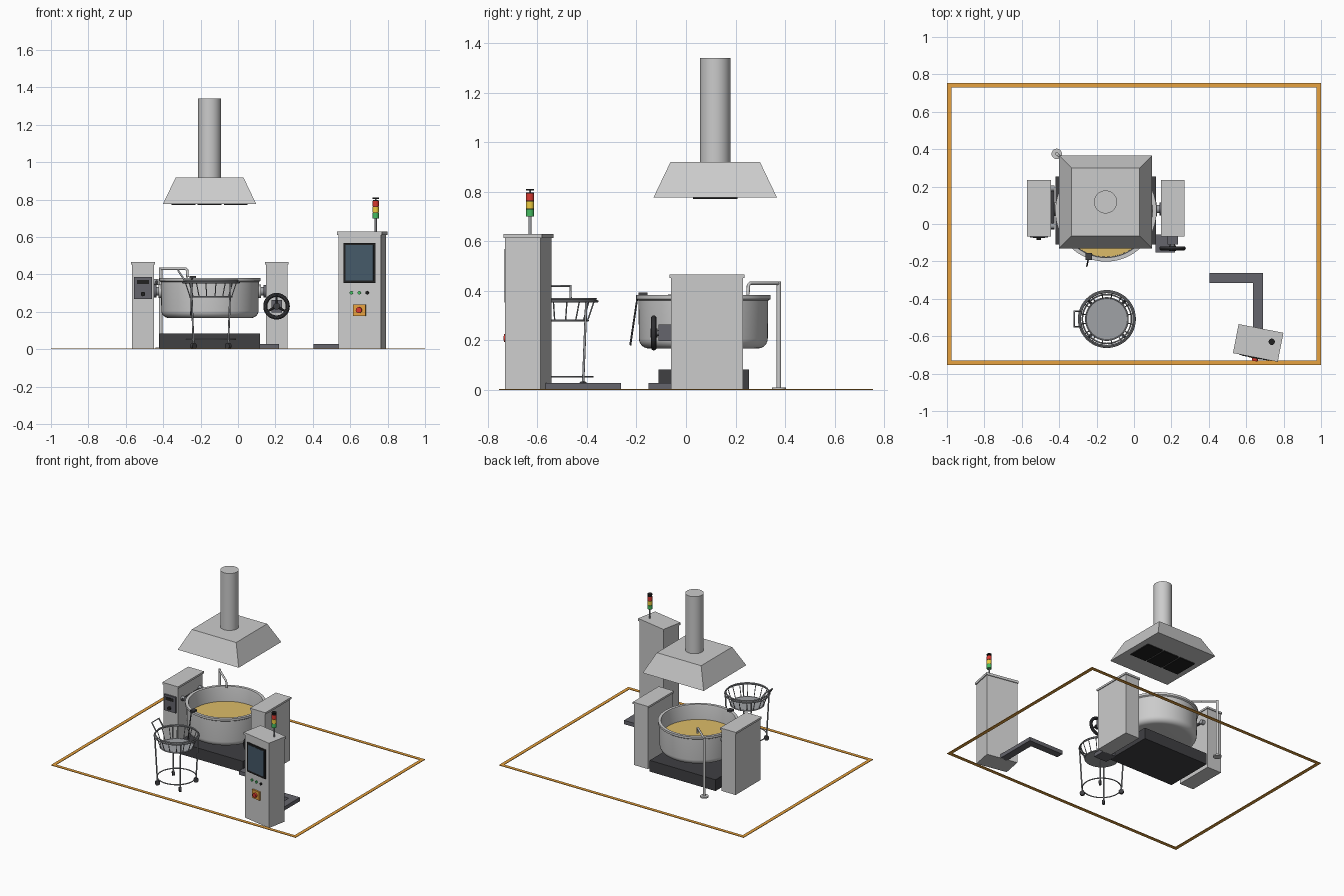
import bpy, bmesh, math
from mathutils import Vector, Matrix

if "Cube" in bpy.data.objects:
    bpy.data.objects.remove(bpy.data.objects["Cube"])


def mat(name, r, g, b):
    m = bpy.data.materials.new(name)
    m.diffuse_color = (r, g, b, 1)
    m.use_nodes = True
    m.node_tree.nodes["Principled BSDF"].inputs["Base Color"].default_value = m.diffuse_color
    return m


DARK = mat("dark_metal", 0.05, 0.05, 0.055)
MID = mat("mid_grey", 0.13, 0.13, 0.15)
STEEL = mat("wire_steel", 0.35, 0.36, 0.38)
BLACK = mat("black", 0.015, 0.015, 0.015)
ORANGE = mat("orange", 0.8, 0.36, 0.05)
OIL = mat("oil", 0.72, 0.5, 0.14)
SCREEN = mat("screen_blue", 0.06, 0.1, 0.14)
RED = mat("red", 0.7, 0.04, 0.03)
YELLOW = mat("yellow", 0.85, 0.6, 0.05)
GREEN = mat("green", 0.06, 0.5, 0.12)


def finish(ob, name, m=None, smooth=False):
    ob.name = name
    if m:
        ob.data.materials.append(m)
    if smooth:
        bpy.ops.object.shade_smooth_by_angle(angle=math.radians(35))
    return ob


def box(name, x0, x1, y0, y1, z0, z1, m=None):
    bpy.ops.mesh.primitive_cube_add(size=1)
    ob = bpy.context.object
    ob.data.transform(Matrix.Translation(((x0 + x1) / 2, (y0 + y1) / 2, (z0 + z1) / 2))
                      @ Matrix.Diagonal((x1 - x0, y1 - y0, z1 - z0, 1)))
    return finish(ob, name, m)


def rod(name, a, b, r, m=None, n=20):
    a, b = Vector(a), Vector(b)
    bpy.ops.mesh.primitive_cylinder_add(vertices=n, radius=r, depth=(b - a).length)
    ob = bpy.context.object
    ob.data.transform(Matrix.Translation((a + b) / 2)
                      @ (b - a).to_track_quat('Z', 'Y').to_matrix().to_4x4())
    return finish(ob, name, m, True)


def ring(name, c, R, r, m=None, rot=(0, 0, 0)):
    bpy.ops.mesh.primitive_torus_add(location=c, rotation=rot, major_radius=R, minor_radius=r,
                                     major_segments=48, minor_segments=10)
    return finish(bpy.context.object, name, m, True)


def pipe(name, pts, r, m=None):
    cu = bpy.data.curves.new(name, 'CURVE')
    cu.dimensions, cu.bevel_depth, cu.bevel_resolution = '3D', r, 3
    cu.use_fill_caps = True
    sp = cu.splines.new('POLY')
    sp.points.add(len(pts) - 1)
    for p, q in zip(sp.points, pts):
        p.co = (*q, 1)
    ob = bpy.data.objects.new(name, cu)
    bpy.context.collection.objects.link(ob)
    if m:
        cu.materials.append(m)
    return ob


def lathe(name, profile, c, n=64, m=None):
    bm = bmesh.new()
    vs = [bm.verts.new((r, 0, z)) for r, z in profile]
    es = [bm.edges.new(p) for p in zip(vs, vs[1:])]
    bmesh.ops.spin(bm, geom=vs + es, axis=(0, 0, 1), cent=(0, 0, 0), angle=2 * math.pi, steps=n)
    bmesh.ops.remove_doubles(bm, verts=bm.verts, dist=1e-5)
    bmesh.ops.recalc_face_normals(bm, faces=bm.faces)
    me = bpy.data.meshes.new(name)
    bm.to_mesh(me)
    ob = bpy.data.objects.new(name, me)
    ob.location = c
    bpy.context.collection.objects.link(ob)
    bpy.ops.object.select_all(action='DESELECT')
    bpy.context.view_layer.objects.active = ob
    ob.select_set(True)
    return finish(ob, name, m, True)


# Floor safety border
for i, s in enumerate((-1, 1)):
    box(f"floor_border_long_{i}", -1, 1, s * .7425 - .0125, s * .7425 + .0125, 0, .004, ORANGE)
    box(f"floor_border_short_{i}", s * .9875 - .0125, s * .9875 + .0125, -.73, .73, 0, .004, ORANGE)

# Base plinth and the two pillars with caps
KX, KY = -.15, .07
box("base_plinth", -.42, .118, -.11, .255, 0, .083, DARK)
for side, x0, x1 in (("left", -.566, -.45), ("right", .15, .264)):
    box(side + "_pillar", x0, x1, -.06, .23, 0, .452)
    box(side + "_pillar_cap", x0 - .006, x1 + .006, -.066, .236, .452, .466)

# Kettle, rolled rim and oil
arc = [(.22 + .04 * math.sin(t), .207 - .04 * math.cos(t)) for t in (i * math.pi / 12 for i in range(7))]
lathe("kettle", [(0, .167)] + arc + [(.262, .36), (.271, .366), (.271, .382), (.25, .382),
      (.247, .37), (.245, .21), (.22, .185), (0, .185)], (KX, KY, 0))
rod("oil_surface", (KX, KY, .26), (KX, KY, .272), .2455, OIL, 64)

# Trunnions joining kettle and pillars
for side, s in (("left", -1), ("right", 1)):
    rod(side + "_trunnion", (KX + s * .25, .08, .31), (KX + s * .302, .08, .31), .022, STEEL)
    rod(side + "_kettle_flange", (KX + s * .255, .08, .31), (KX + s * .274, .08, .31), .036)
    rod(side + "_pillar_flange", (KX + s * .287, .08, .31), (KX + s * .302, .08, .31), .034, MID)

# Rail on the inner side of the left pillar
rod("side_rail", (-.435, -.03, .36), (-.435, .2, .36), .009, DARK)
for i, y in enumerate((-.01, .19)):
    rod(f"side_rail_mount_{i}", (-.452, y, .36), (-.425, y, .36), .016, STEEL)

# Left pillar control panel
box("pillar_panel", -.556, -.46, -.072, -.058, .268, .385, MID)
box("pillar_panel_display", -.54, -.476, -.075, -.07, .348, .37, BLACK)
rod("pillar_panel_knob", (-.508, -.07, .295), (-.508, -.085, .295), .012, BLACK)

# Tilt handwheel and gearbox on the right pillar
W = Vector((.206, -.13, .23))
box("handwheel_gearbox", .178, .234, -.11, -.058, .197, .263, MID)
rod("handwheel_shaft", W, (W.x, -.1, W.z), .012, STEEL)
rod("handwheel_hub", W + Vector((0, -.014, 0)), W + Vector((0, .014, 0)), .018, DARK)
ring("handwheel_rim", W, .06, .011, DARK, (math.pi / 2, 0, 0))
for i in range(3):
    a = math.radians(90 + 120 * i)
    rod(f"handwheel_spoke_{i}", W, W + .06 * Vector((math.cos(a), 0, math.sin(a))), .006, DARK, 10)

# Thermometer probe clipped to the kettle rim
box("probe_clip", -.258, -.225, -.192, -.155, .378, .392, DARK)
pipe("probe_rod", [(-.242, -.175, .385), (-.246, -.196, .375), (-.252, -.225, .18)], .004, DARK)

# Water faucet standing behind the kettle
rod("faucet_foot", (-.413, .375, 0), (-.413, .375, .01), .028)
rod("faucet_pole", (-.413, .375, 0), (-.413, .375, .437), .009)
pipe("faucet_arm", [(-.413, .375, .43), (-.28, .26, .43), (-.272, .252, .424), (-.27, .25, .385)], .007)

# Exhaust hood: square frustum, duct and filters
HX, HY = -.152, .118
bpy.ops.mesh.primitive_cone_add(vertices=4, radius1=.249 * 2 ** .5, radius2=.181 * 2 ** .5, depth=.142,
                                location=(HX, HY, .848), rotation=(0, 0, math.pi / 4))
finish(bpy.context.object, "hood")
rod("hood_duct", (HX, HY, .91), (HX, HY, 1.34), .0615, None, 48)
for i in (-1, 0, 1):
    box(f"hood_filter_{i + 1}", HX + i * .14 - .064, HX + i * .14 + .064, HY - .09, HY + .09, .77, .782, BLACK)

# Wire basket
B = Vector((-.145, -.508, 0))


def polar(r, a, z):
    return B + Vector((r * math.cos(a), r * math.sin(a), z))


ring("basket_rim", B + Vector((0, 0, .367)), .143, .005, STEEL)
ring("basket_bottom_ring", B + Vector((0, 0, .28)), .113, .004, STEEL)
rod("basket_bottom", B + Vector((0, 0, .276)), B + Vector((0, 0, .282)), .113, STEEL, 48)
for i in range(16):
    a = 2 * math.pi * (i + .5) / 16
    rod(f"basket_wire_{i}", polar(.143, a, .367), polar(.113, a, .28), .0028, STEEL, 8)
pipe("basket_handle", [(-.284, -.55, .367), (-.32, -.55, .42), (-.32, -.466, .42), (-.284, -.466, .367)],
     .005, STEEL)

# Basket stand: rings, four legs, casters
ring("stand_top_ring", B + Vector((0, 0, .357)), .15, .005, STEEL)
ring("stand_lower_ring", B + Vector((0, 0, .053)), .131, .004, STEEL)
for i in range(4):
    a = math.pi / 4 + i * math.pi / 2
    rod(f"stand_leg_{i}", polar(.149, a, .357), polar(.131, a, .025), .005, STEEL, 12)
    p, t = polar(.131, a, .017), Vector((-math.sin(a), math.cos(a), 0)) * .008
    rod(f"stand_caster_{i}", p - t, p + t, .017, DARK)

# Floor cable ducts
box("cable_duct_kettle", .115, .22, -.152, -.055, 0, .028, MID)
box("cable_duct_cross", .405, .69, -.315, -.262, 0, .028, MID)
box("cable_duct_run", .635, .69, -.57, -.315, 0, .028, MID)

# Control console, built square then turned
F = -.073
parts = [
    box("console_body", -.116, .116, F, .073, 0, .612),
    box("console_cap", -.122, .122, F - .006, .079, .612, .63),
    box("console_bezel", -.087, .087, F - .008, F + .005, .353, .568, BLACK),
    box("console_screen", -.076, .076, F - .010, F, .368, .556, SCREEN),
    box("stop_box", -.034, .034, F - .012, F, .178, .24, ORANGE),
    rod("stop_button", (0, F - .01, .209), (0, F - .026, .209), .016, RED),
    rod("signal_pole", (.07, .02, .62), (.07, .02, .70), .006, STEEL),
    rod("signal_spindle", (.07, .02, .79), (.07, .02, .806), .004, STEEL),
    rod("signal_cap", (.07, .02, .804), (.07, .02, .811), .017, BLACK),
]
for x, n, m in ((-.044, "start", GREEN), (-.001, "run", GREEN), (.042, "off", BLACK)):
    parts.append(rod(n + "_button", (x, F + .002, .302), (x, F - .008, .302), .009, m))
for i, (n, m) in enumerate((("green", GREEN), ("yellow", YELLOW), ("red", RED))):
    z = .70 + i * .032
    parts.append(rod(f"signal_{n}", (.07, .02, z), (.07, .02, z + .029), .017, m))
    parts.append(rod(f"signal_{n}_collar", (.07, .02, z + .028), (.07, .02, z + .033), .0155, BLACK))
M = Matrix.Translation((.664, -.636, 0)) @ Matrix.Rotation(math.radians(-11), 4, 'Z')
for ob in parts:
    ob.matrix_basis = M @ ob.matrix_basis
